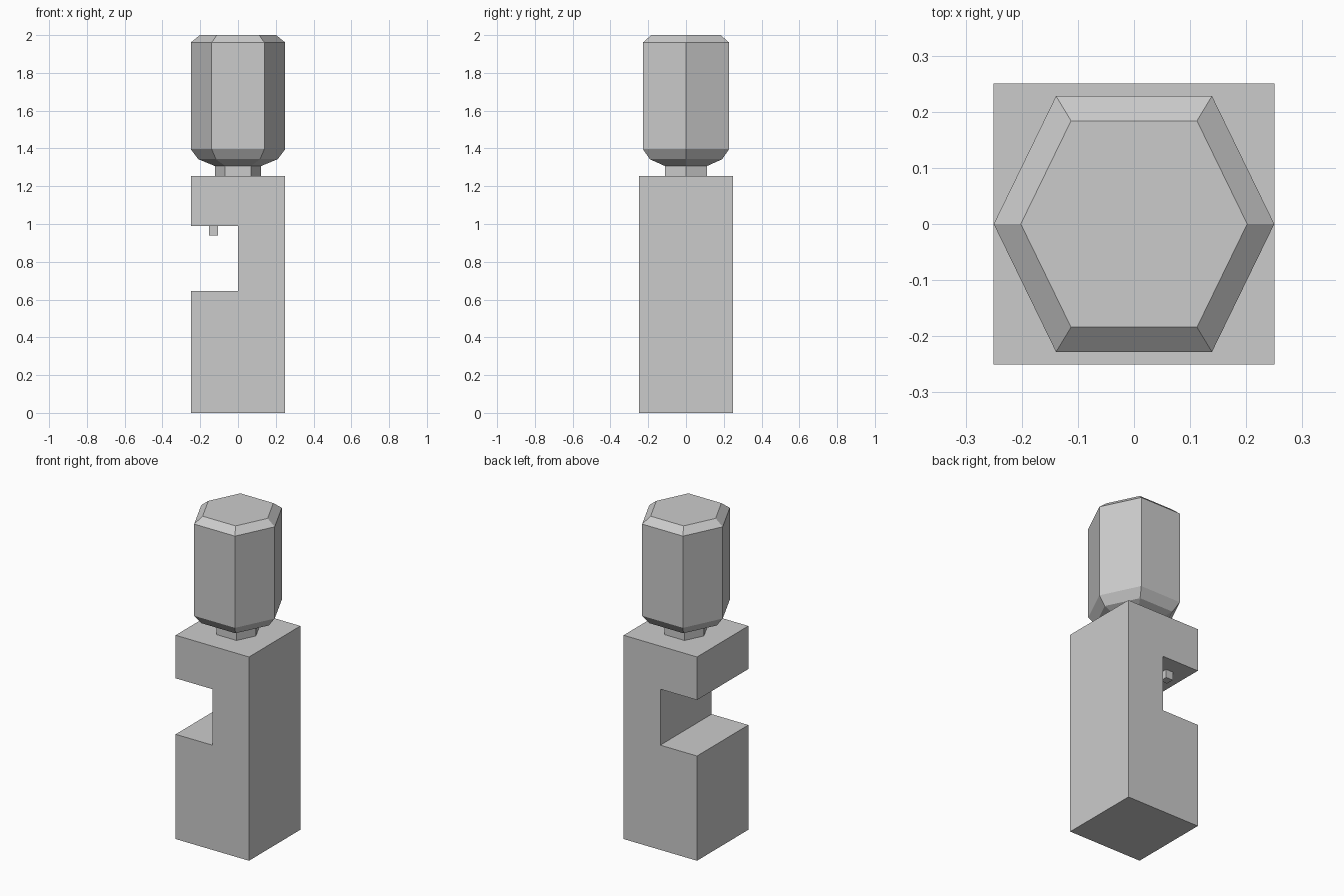
import bpy

if "Cube" in bpy.data.objects:
    bpy.data.objects.remove(bpy.data.objects["Cube"])

HEX = [(0.25, 0), (0.139, 0.228), (-0.139, 0.228),
       (-0.25, 0), (-0.139, -0.228), (0.139, -0.228)]


def make_object(name, verts, faces):
    mesh = bpy.data.meshes.new(name)
    mesh.from_pydata(verts, [], faces)
    mesh.update()
    obj = bpy.data.objects.new(name, mesh)
    bpy.context.collection.objects.link(obj)
    return obj


def loft(name, rings):
    """Skin a stack of closed loops (counter-clockwise about the travel axis) and cap the ends."""
    n = len(rings[0])
    verts = [v for ring in rings for v in ring]
    faces = [tuple(reversed(range(n))), tuple(range(len(verts) - n, len(verts)))]
    for r in range(len(rings) - 1):
        for i in range(n):
            j = (i + 1) % n
            faces.append((r * n + i, r * n + j, (r + 1) * n + j, (r + 1) * n + i))
    return make_object(name, verts, faces)


# Cabinet: C-shaped side profile (x, z) with a dispensing recess, extruded along y
profile = [(-0.25, 0), (0.25, 0), (0.25, 1.255), (-0.25, 1.255),
           (-0.25, 0.99), (0, 0.99), (0, 0.645), (-0.25, 0.645)]
loft("cabinet", [[(x, y, z) for x, z in profile] for y in (0.25, -0.25)])

# Water bottle: hexagonal neck, sloped shoulder, straight sides, bevelled top
stations = [(1.255, 0.49), (1.307, 0.49), (1.343, 0.84),
            (1.396, 1), (1.961, 1), (2, 0.807)]
loft("bottle", [[(x * s, y * s, z) for x, y in HEX] for z, s in stations])

# Two taps hanging from the recess ceiling
for side, y in (("front", -0.125), ("back", 0.125)):
    bpy.ops.mesh.primitive_cube_add(size=1, location=(-0.13, y, 0.965))
    tap = bpy.context.object
    tap.name = side + "_tap"
    tap.scale = (0.048, 0.05, 0.052)
